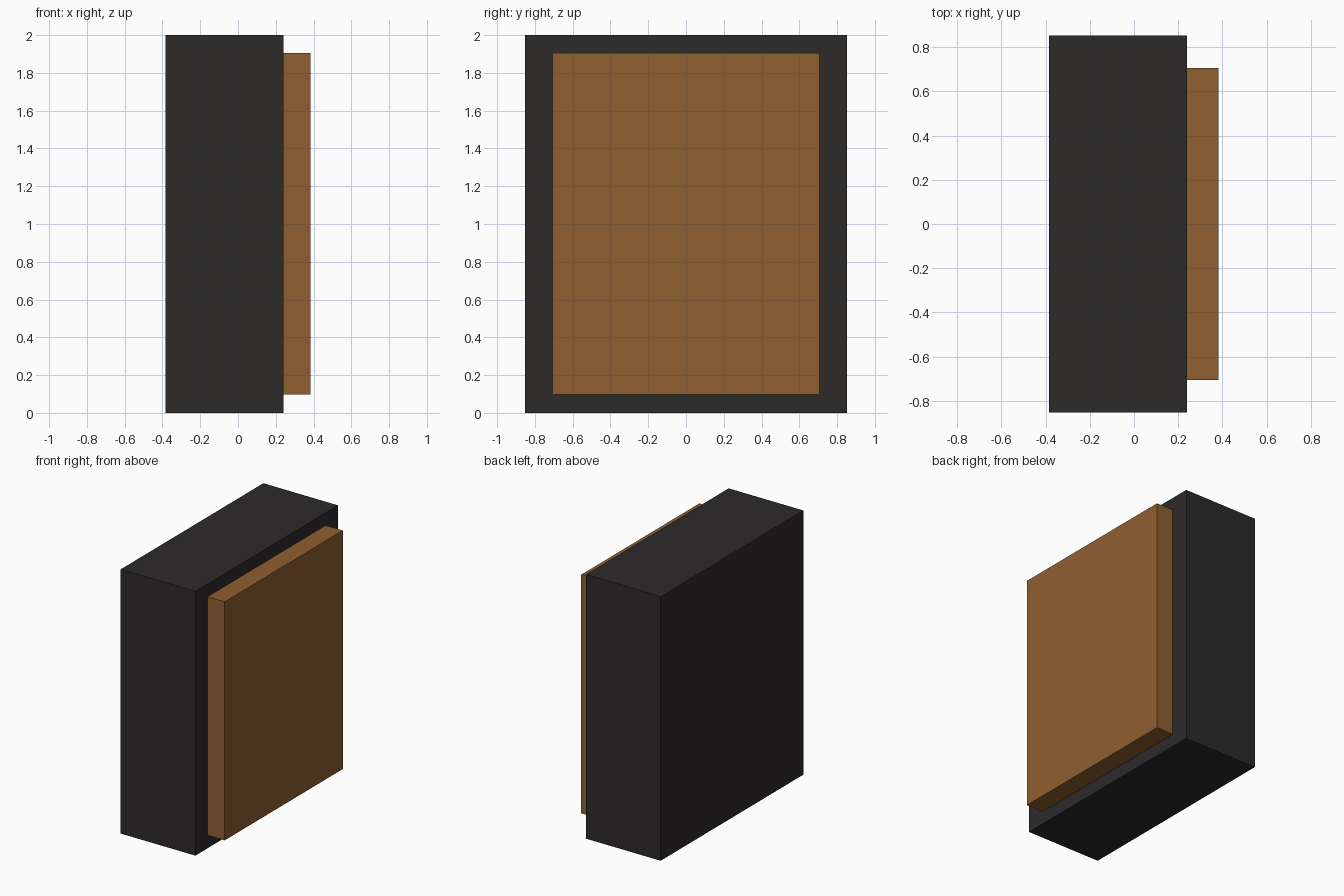
import bpy

if "Cube" in bpy.data.objects:
    bpy.data.objects.remove(bpy.data.objects["Cube"])


def material(name, color):
    mat = bpy.data.materials.new(name)
    mat.diffuse_color = (*color, 1.0)
    mat.use_nodes = True
    mat.node_tree.nodes["Principled BSDF"].inputs["Base Color"].default_value = mat.diffuse_color
    return mat


def box(name, low, high, mat):
    center = [(a + b) / 2 for a, b in zip(low, high)]
    bpy.ops.mesh.primitive_cube_add(size=1, location=center)
    obj = bpy.context.object
    obj.name = name
    obj.scale = [b - a for a, b in zip(low, high)]
    bpy.ops.object.transform_apply(location=False, rotation=False, scale=True)
    obj.data.materials.append(mat)
    return obj


dark = material("dark", (0.026, 0.023, 0.023))
brown = material("brown", (0.28, 0.115, 0.031))

# Main dark body
box("body", (-0.385, -0.853, 0.0), (0.24, 0.853, 2.0), dark)

# Raised panel on the right side
box("front_panel", (0.24, -0.706, 0.098), (0.383, 0.706, 1.904), brown)
